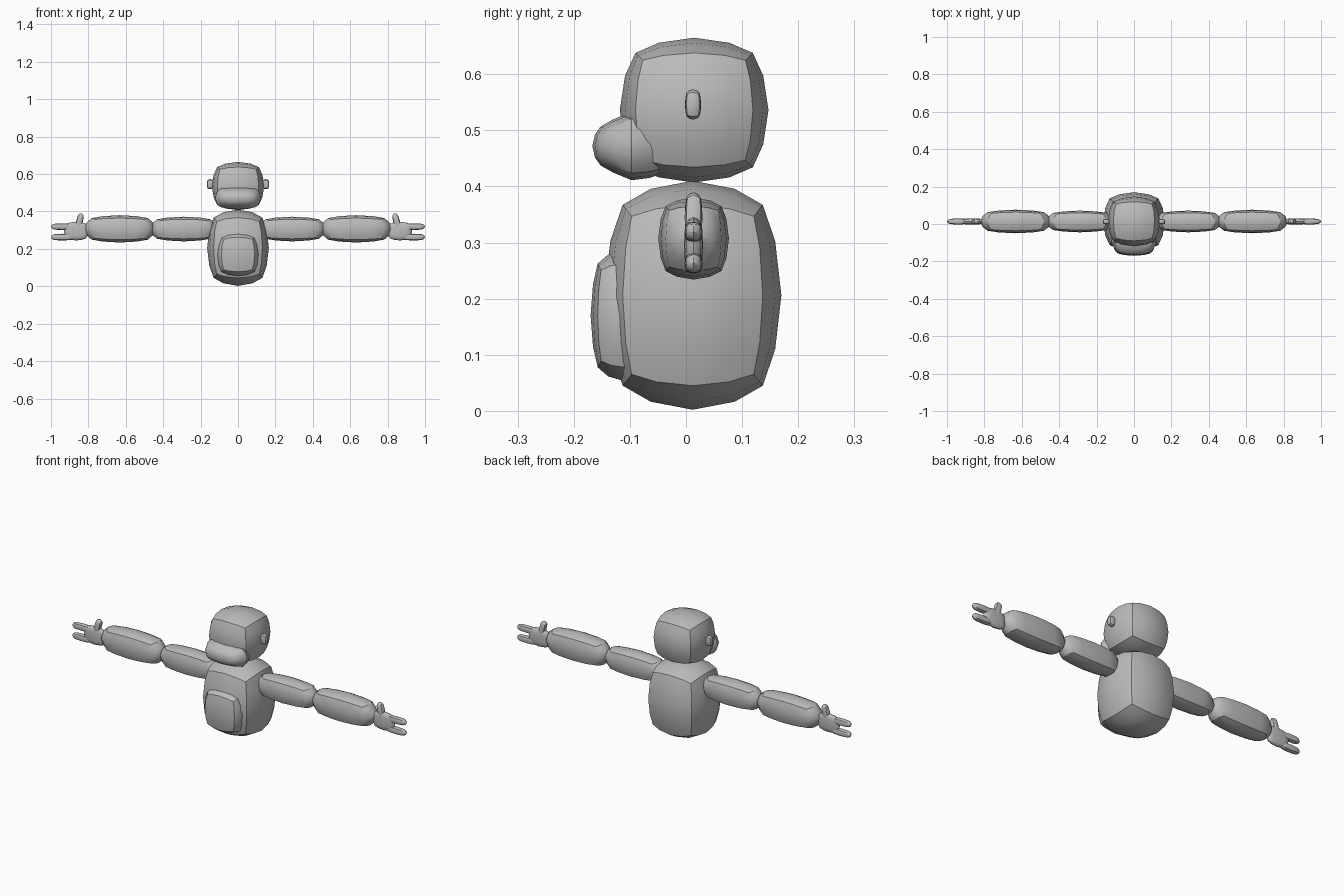
import bpy, bmesh, math
from mathutils import Matrix, Vector

if "Cube" in bpy.data.objects:
    bpy.data.objects.remove(bpy.data.objects["Cube"])

grey = bpy.data.materials.new("light grey")
grey.diffuse_color = (0.5, 0.5, 0.5, 1)
grey.use_nodes = True
grey.node_tree.nodes["Principled BSDF"].inputs["Base Color"].default_value = grey.diffuse_color


def puff(a, b, c):
    """Pull cube coordinate a inwards near edges and corners."""
    return a * math.sqrt(1 - 0.376 * (b * b + c * c) + 0.228 * b * b * c * c)


def rounded_box(name, centre, half, mirror=False, front_taper=1.0, tilt=0.0):
    """Softly inflated box with four faces along each side."""
    bm = bmesh.new()
    bmesh.ops.create_cube(bm, size=2)
    bmesh.ops.subdivide_edges(bm, edges=bm.edges[:], cuts=3, use_grid_fill=True)
    spin = Matrix.Rotation(tilt, 3, 'Y')
    for v in bm.verts:
        x, y, z = [math.copysign(0.6, c) if 0.3 < abs(c) < 0.7 else c for c in v.co]
        p = Vector((puff(x, y, z) * half[0], puff(y, x, z) * half[1], puff(z, x, y) * half[2]))
        s = 1 + (front_taper - 1) * max(0.0, -y)
        p.x *= 1 + (s - 1) * 0.4
        p.z *= s
        v.co = spin @ p + Vector(centre)
    bmesh.ops.recalc_face_normals(bm, faces=bm.faces[:])
    mesh = bpy.data.meshes.new(name)
    bm.to_mesh(mesh)
    bm.free()
    mesh.materials.append(grey)
    obj = bpy.data.objects.new(name, mesh)
    bpy.context.collection.objects.link(obj)
    bpy.ops.object.select_all(action='DESELECT')
    obj.select_set(True)
    bpy.context.view_layer.objects.active = obj
    bpy.ops.object.shade_smooth_by_angle(angle=math.radians(32))
    if mirror:
        obj.modifiers.new("mirror", 'MIRROR').use_axis[0] = True
    return obj


Y = 0.0135  # depth of the arm line

# Torso and belly
rounded_box("body", (0, 0.012, 0.206), (0.165, 0.158, 0.204))
rounded_box("belly", (0, -0.11, 0.17), (0.112, 0.06, 0.117))

# Head, muzzle and ears
rounded_box("head", (0, 0.0145, 0.536), (0.14, 0.1325, 0.129))
rounded_box("muzzle", (0, -0.097, 0.472), (0.122, 0.07, 0.061), front_taper=0.72)
rounded_box("ear", (0.148, 0.0125, 0.546), (0.019, 0.0145, 0.027), mirror=True)

# Arms
rounded_box("upper_arm", (0.29, Y, 0.306), (0.18, 0.058, 0.066), mirror=True)
rounded_box("forearm", (0.632, Y, 0.307), (0.19, 0.063, 0.073), mirror=True)

# Hands
rounded_box("palm", (0.865, Y, 0.295), (0.066, 0.017, 0.05), mirror=True)
rounded_box("upper_finger", (0.94, Y, 0.319), (0.06, 0.016, 0.018), mirror=True)
rounded_box("lower_finger", (0.94, Y, 0.263), (0.06, 0.016, 0.018), mirror=True)
rounded_box("thumb", (0.848, Y, 0.345), (0.018, 0.016, 0.046), mirror=True, tilt=math.radians(-14))
